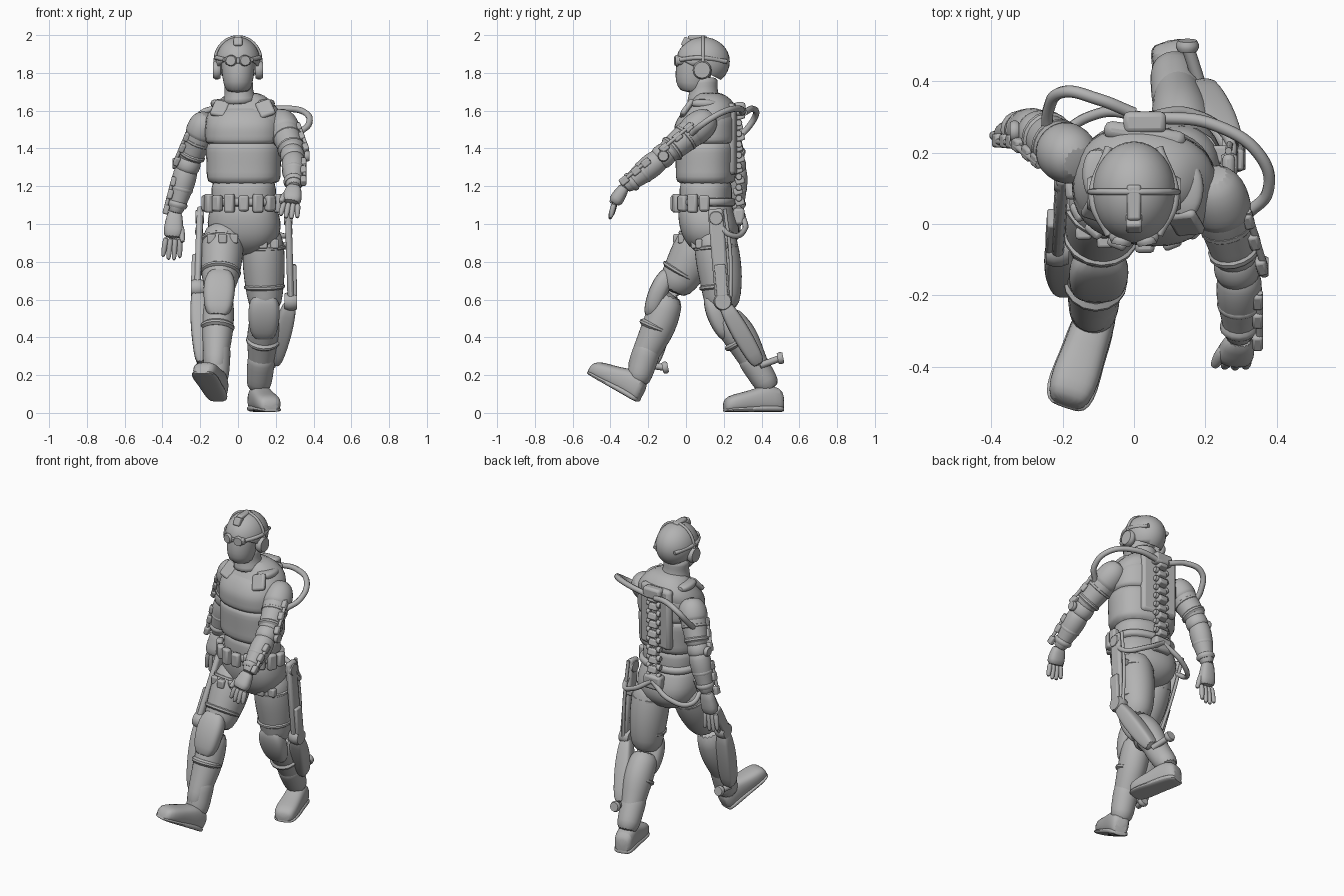
import bpy, bmesh, math
from mathutils import Vector as V, Matrix

cube = bpy.data.objects.get("Cube")
if cube:
    bpy.data.objects.remove(cube)

grey = bpy.data.materials.new("matte_grey")
grey.use_nodes = True
grey.diffuse_color = (.45, .45, .45, 1)
grey.node_tree.nodes["Principled BSDF"].inputs["Base Color"].default_value = grey.diffuse_color
X, DOWN = V((1, 0, 0)), V((0, 0, -1))


def finish(name, bm, subdivide=False, bevel=0):
    bmesh.ops.recalc_face_normals(bm, faces=bm.faces)
    mesh = bpy.data.meshes.new(name)
    bm.to_mesh(mesh)
    bm.free()
    obj = bpy.data.objects.new(name, mesh)
    bpy.context.collection.objects.link(obj)
    mesh.materials.append(grey)
    if bevel:
        mod = obj.modifiers.new("soft_edges", "BEVEL")
        mod.width, mod.segments = bevel, 2
    if subdivide:
        obj.modifiers.new("smooth_form", "SUBSURF").levels = 1
    bpy.ops.object.select_all(action="DESELECT")
    obj.select_set(True)
    bpy.context.view_layer.objects.active = obj
    bpy.ops.object.shade_smooth_by_angle(angle=math.radians(40))
    return obj


def frame(direction, across=X):
    """Axes of a part: sideways, forwards and along."""
    along = direction.normalized()
    side = (across - along * across.dot(along)).normalized()
    return side, along.cross(side), along


def ring(center, side, front, rx, ry, power=2, count=16):
    points = []
    for i in range(count):
        a = math.tau * i / count
        c, s = math.cos(a), math.sin(a)
        c, s = (math.copysign(abs(k) ** (2 / power), k) for k in (c, s))
        points.append(center + side * rx * c + front * ry * s)
    return points


def loft(name, rings, subdivide=True):
    bm = bmesh.new()
    loops = [[bm.verts.new(p) for p in r] for r in rings]
    for low, high in zip(loops, loops[1:]):
        for i in range(len(low)):
            bm.faces.new((low[i - 1], low[i], high[i], high[i - 1]))
    bm.faces.new(loops[0])
    bm.faces.new(loops[-1])
    return finish(name, bm, subdivide)


def limb(name, a, b, radii, depth=1, power=2, across=X, shift=None, subdivide=True):
    """Rounded form from a to b with evenly spaced radii, shifted forwards where asked."""
    side, front, along = frame(b - a, across)
    last = len(radii) - 1
    shift = shift or [0] * len(radii)
    loft(name, [ring(a.lerp(b, i / last) + front * shift[i], side, front, r, r * depth, power)
                for i, r in enumerate(radii)], subdivide)


def disc(name, center, direction, radius, thickness):
    half = direction.normalized() * thickness / 2
    across = V((0, 1, 0)) if abs(direction.x) > .5 else X
    limb(name, center - half, center + half, [radius * .85, radius, radius, radius * .85],
         across=across, subdivide=False)


def block(name, center, size, direction=DOWN, across=X, bevel=.008):
    """Bevelled box, size measured sideways, forwards and along."""
    bm = bmesh.new()
    bmesh.ops.create_cube(bm, size=1)
    turn = Matrix(frame(direction, across)).transposed().to_4x4()
    scale = Matrix.Diagonal((*size, 1))
    bmesh.ops.transform(bm, matrix=Matrix.Translation(center) @ turn @ scale, verts=bm.verts)
    return finish(name, bm, bevel=bevel)


def tube(name, points, radius):
    curve = bpy.data.curves.new(name, "CURVE")
    curve.dimensions = "3D"
    curve.bevel_depth, curve.bevel_resolution, curve.use_fill_caps = radius, 2, True
    spline = curve.splines.new("BEZIER")
    spline.bezier_points.add(len(points) - 1)
    for knot, p in zip(spline.bezier_points, points):
        knot.co = p
        knot.handle_left_type = knot.handle_right_type = "AUTO"
    curve.materials.append(grey)
    bpy.context.collection.objects.link(bpy.data.objects.new(name, curve))


def band(name, a, b, t, radius, width=.035):
    disc(name, a.lerp(b, t), b - a, radius, width)


# Torso, vest and pelvis
def body(name, top, bottom, radii, depth, shift=None):
    limb(name, V((.03, .105, top)), V((.03, .105, bottom)), radii, depth, 2.4, twist, shift)


twist = V((1, -.15, 0))
body("shoulder_yoke", 1.7, 1.5, [.085, .135, .175, .2, .21, .2], .74, [-.02, -.035, -.035, -.02, 0, 0])
body("vest_upper", 1.63, 1.41, [.13, .175, .2, .208, .209, .208, .206], .81,
     [-.02, -.015, -.01, 0, 0, 0, 0])
body("vest_lower", 1.45, 1.2, [.2, .204, .203, .2, .2, .196], .8)
body("abdomen", 1.25, 1.06, [.17, .175, .175, .18], .8)
body("pelvis", 1.13, .83, [.17, .185, .2, .195, .165, .07], .8, [0, 0, -.015, -.025, -.03, -.03])
body("belt", 1.145, 1.085, [.19, .2, .2, .19], .8)
block("back_plate", V((.03, .25, 1.45)), (.23, .05, .38), across=twist, bevel=.02)
for side, name in ((1, "left"), (-1, "right")):
    start = V((.025 + side * .12, .025 - side * .02, 1.61))
    block(name + "_shoulder_strap", start, (.085, .03, .1),
          V((side * .35, -.6, -.8)), twist, .012)
    limb(name + "_shoulder_pad", start + V((-side * .005, .015, .03)), start + V((0, .17, .025)),
         [.03, .05, .055, .05, .03], .45, 3)

# Belt pouches
for k in range(-4, 5):
    a = k * .38
    out = V((math.sin(a), -math.cos(a) * .82, 0))
    block("belt_pouch", V((.03, .105, 1.11)) + out * .203, (.055, .04, .085 + .015 * (k % 2)),
          across=V((math.cos(a), math.sin(a), 0)), bevel=.012)

# Head, helmet and goggles
limb("neck", V((0, .09, 1.78)), V((.01, .095, 1.63)), [.08, .078, .076, .085, .1])
limb("masked_head", V((0, .06, 1.97)), V((0, .04, 1.69)), [.06, .09, .092, .088, .08, .062],
     1.12, shift=[-.03, -.01, 0, .008, .012, .005])
bm = bmesh.new()
bmesh.ops.create_uvsphere(bm, u_segments=32, v_segments=16, radius=1)
bmesh.ops.transform(bm, verts=bm.verts, matrix=Matrix.Translation((0, .09, 1.86)) @
                    Matrix.Diagonal((.118, .142, .13, 1)))
bmesh.ops.bisect_plane(bm, geom=bm.verts[:] + bm.edges[:] + bm.faces[:], plane_co=(0, .09, 1.81),
                       plane_no=(0, .5, 1), clear_inner=True)
finish("helmet_shell", bm).modifiers.new("thickness", "SOLIDIFY").thickness = .012
tube("headset_band", [V((.122 * math.cos(a), .09, 1.86 + .13 * math.sin(a)))
                      for a in (math.pi * i / 8 for i in range(9))], .009)
block("helmet_mount", V((0, .005, 1.96)), (.045, .05, .05), V((0, -.5, -1)))
block("helmet_top_rail", V((0, .06, 1.985)), (.04, .1, .025))
block("goggle_frame", V((0, -.03, 1.865)), (.14, .045, .045), bevel=.015)
for side in (1, -1):
    disc("goggle_lens", V((side * .036, -.047, 1.865)), V((side * .2, -1, 0)), .03, .025)
    disc("ear_cup", V((side * .112, .085, 1.815)), X, .05, .04)
    tube("goggle_strap", [V((side * .07, -.03, 1.87)), V((side * .115, .07, 1.88)),
                          V((side * .07, .215, 1.86))], .012)


# Arms, gloves and arm linkage
def arm(name, side, shoulder, elbow, wrist, tip):
    limb(name + "_upper_arm", shoulder, elbow, [.06, .08, .08, .073, .068, .06])
    limb(name + "_forearm", elbow, wrist, [.055, .066, .066, .056, .046, .04])
    limb(name + "_sleeve_cap", shoulder.lerp(elbow, -.12), shoulder.lerp(elbow, .45),
         [.045, .076, .086, .086, .08])
    limb(name + "_elbow", elbow.lerp(shoulder, .2), elbow.lerp(wrist, .2), [.05, .066, .068, .055])
    for t in (.5, .8):
        band(name + "_arm_strap", shoulder, elbow, t, .082 - t * .01)
        band(name + "_forearm_strap", elbow, wrist, t, .074 - t * .025)
    # glove
    across, front, along = frame(tip - wrist)
    size = (tip - wrist).length
    knuckle = wrist.lerp(tip, .52)
    limb(name + "_palm", wrist.lerp(tip, -.1), knuckle, [.038, .045, .055, .05], .72, 2.5)
    for k in range(4):
        base = knuckle + across * (k - 1.5) * .024 - along * .01
        end = base + along * size * (.42 + .06 * (k in (1, 2))) + across * (k - 1.5) * .006 - front * .025
        limb(name + "_finger", base, end, [.014, .0155, .014, .01])
    thumb = wrist.lerp(tip, .2) - across * side * .035
    limb(name + "_thumb", thumb, thumb + along * size * .4 - across * side * .02 + front * .02,
         [.015, .019, .016, .011])
    # outer linkage, set slightly to the front
    for a, b, reach in ((shoulder, elbow, .07), (elbow, wrist, .052)):
        out = X * side * reach + frame(b - a)[1] * .03
        for t in (.35, .6, .9):
            block(name + "_arm_joint", a.lerp(b, t) + out, (.03, .04, .05), b - a)
        tube(name + "_arm_link", [a.lerp(b, t) + out * 1.1 for t in (.25, .6, .9)], .01)
    disc(name + "_elbow_pivot", elbow + X * side * .07, X, .03, .025)


arm("left", 1, V((.225, .115, 1.555)), V((.295, -.12, 1.36)), V((.295, -.33, 1.19)), V((.265, -.43, 1.03)))
arm("right", -1, V((-.165, .18, 1.555)), V((-.265, .26, 1.32)), V((-.335, .265, 1.05)), V((-.355, .22, .8)))


# Legs, boots and leg supports
def leg(name, side, hip, knee, ankle, heel, toe):
    limb(name + "_thigh", hip, knee, [.09, .112, .116, .11, .098, .08], 1.06,
         shift=[0, 0, -.005, -.01, -.01, 0])
    limb(name + "_shin", knee, ankle, [.075, .086, .088, .078, .066, .058], 1.05,
         shift=[0, -.01, -.015, -.01, 0, 0])
    limb(name + "_boot_shaft", knee.lerp(ankle, .58), ankle.lerp(heel, .35), [.068, .076, .072, .07, .058])
    limb(name + "_knee_pad", knee.lerp(hip, .28), knee.lerp(ankle, .36),
         [.05, .08, .086, .082, .075, .05], .6, 3, shift=[.06, .063, .065, .065, .058, .053])
    band(name + "_thigh_strap", hip, knee, .25, .117)
    band(name + "_lower_thigh_strap", hip, knee, .7, .108)
    band(name + "_calf_strap", knee, ankle, .42, .09)
    for x in (-.06, 0, .06):
        block(name + "_thigh_buckle", hip.lerp(knee, .25) + V((x, -.115 + abs(x) * .4, .02)),
              (.045, .035, .05))
    # boot and sole
    along = (toe - heel).normalized()
    across = along.cross(V((0, 0, 1))).normalized()
    up = across.cross(along)
    length = (toe - heel).length
    shape = ((0, .04, .09), (.06, .056, .13), (.3, .062, .15), (.5, .062, .12),
             (.75, .07, .1), (.93, .062, .085), (1, .042, .055))
    for part, thick in (("_boot", 1), ("_sole", .28)):
        loft(name + part, [ring(heel + along * t * length + up * h * thick / 2, across, up,
                                w * (1.06 if thick < 1 else 1), h * thick / 2, 2.8)
                           for t, w, h in shape])


def support(name, side, top, pivot, foot, peg):
    out = X * side
    bar = top.lerp(pivot, .5)
    block(name + "_thigh_bar", bar, (.035, .08, (pivot - top).length), pivot - top, bevel=.014)
    block(name + "_actuator", bar.lerp(pivot, .55) + out * .012, (.045, .06, .17), pivot - top)
    disc(name + "_hip_pivot", top.lerp(pivot, .1), X, .04, .045)
    disc(name + "_knee_pivot", pivot, X, .05, .065)
    limb(name + "_shin_bar", pivot, foot, [.032, .044, .05, .05, .046, .036], 1, 4)
    tube(name + "_ankle_arm", [foot, peg], .018)
    disc(name + "_ankle_peg", peg, V((0, 1, .2)), .032, .03)
    tube(name + "_bar_cable", [top + V((0, .05, 0)), bar + V((0, .06, 0)), pivot + V((0, .04, 0))], .01)
    tube(name + "_hip_arm", [V((.03, .3, 1.05)), V((.03 + side * .13, .31, .97)),
                             V((top.x, .24, .94)), top.lerp(pivot, .15)], .015)
    block(name + "_thigh_bracket", bar - out * .04 + V((0, .02, .05)), (.08, .05, .04))


leg("left", 1, V((.13, .15, .99)), V((.145, .19, .53)), V((.115, .415, .18)),
    V((.095, .515, .005)), V((.175, .2, .005)))
leg("right", -1, V((-.075, .115, .99)), V((-.1, -.085, .64)), V((-.12, -.265, .2)),
    V((-.105, -.255, .055)), V((-.195, -.52, .21)))
support("left", 1, V((.265, .155, 1.08)), V((.28, .195, .59)), V((.185, .39, .25)), V((.15, .5, .29)))
support("right", -1, V((-.2, .15, 1.08)), V((-.215, -.07, .66)), V((-.185, -.18, .25)), V((-.16, -.11, .24)))

# Spine frame and hoses
for i in range(10):
    height = 1.06 + i * .057
    block("spine_link", V((.03, .275 + .01 * (i % 2), height)), (.06, .05, .04), V((0, .3, -1)))
    for side in (1, -1):
        disc("spine_roller", V((.03 + side * .035, .28, height + .02)), X, .018, .025)
block("spine_top", V((.03, .285, 1.61)), (.12, .06, .07), bevel=.015)
block("spine_base", V((.03, .28, 1.04)), (.12, .06, .09), bevel=.015)
tube("left_hose", [V(p) for p in ((.05, .3, 1.59), (.22, .28, 1.61), (.355, .19, 1.59),
                                  (.375, .09, 1.53), (.32, .03, 1.48))], .017)
tube("right_hose", [V(p) for p in ((0, .31, 1.59), (-.1, .35, 1.61), (-.2, .37, 1.58),
                                   (-.24, .32, 1.5), (-.24, .24, 1.43))], .017)
